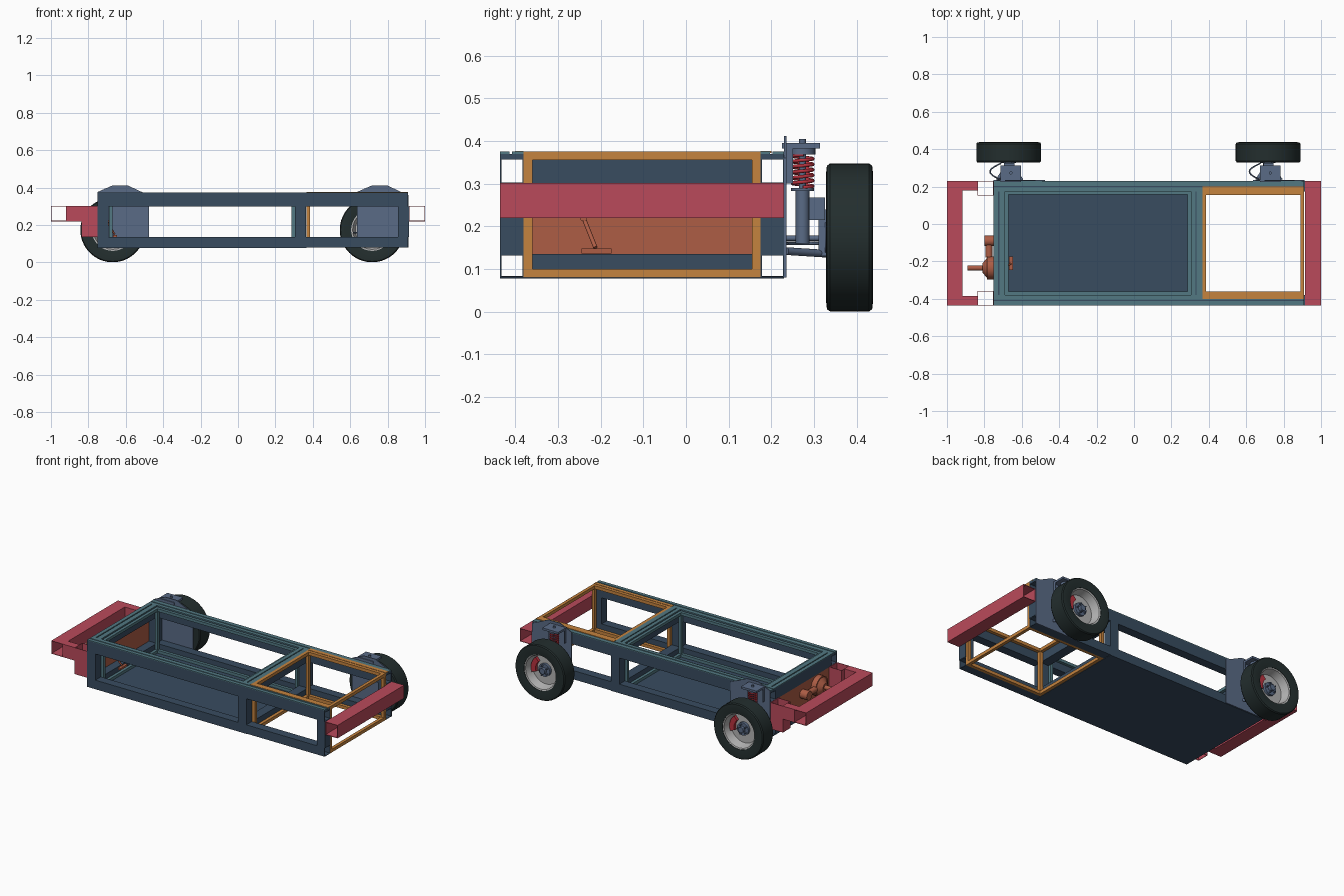
import bpy, bmesh, math
from mathutils import Matrix, Vector

if "Cube" in bpy.data.objects:
    bpy.data.objects.remove(bpy.data.objects["Cube"], do_unlink=True)


def material(name, hexcode):
    rgb = [int(hexcode[i:i + 2], 16) / 255 for i in (0, 2, 4)]
    lin = [c / 12.92 if c <= 0.04045 else ((c + 0.055) / 1.055) ** 2.4 for c in rgb]
    m = bpy.data.materials.new(name)
    m.use_nodes = True
    m.diffuse_color = (*lin, 1)
    m.node_tree.nodes["Principled BSDF"].inputs["Base Color"].default_value = (*lin, 1)
    return m


STEEL = material("dark slate steel", "384c60")
TEAL = material("teal trim", "527882")
ORANGE = material("orange frame", "c5833e")
RED = material("bumper red", "ba4a5b")
BROWN = material("rust brown", "ad5d45")
BLUE = material("suspension blue grey", "5a6b86")
TYRE = material("tyre black", "232e2e")
RIM = material("rim grey", "b4b4b4")
BRIGHT = material("brake red", "b8323e")


def finish(bm, name, mat, smooth=False):
    bmesh.ops.recalc_face_normals(bm, faces=bm.faces)
    me = bpy.data.meshes.new(name)
    bm.to_mesh(me)
    bm.free()
    me.materials.append(mat)
    ob = bpy.data.objects.new(name, me)
    bpy.context.collection.objects.link(ob)
    if smooth:
        bpy.ops.object.select_all(action="DESELECT")
        ob.select_set(True)
        bpy.context.view_layer.objects.active = ob
        bpy.ops.object.shade_smooth_by_angle(angle=math.radians(35))
    return ob


def boxes(name, spans, mat):
    """One mesh of several boxes, each given as (low corner, high corner)."""
    bm = bmesh.new()
    for lo, hi in spans:
        lo, hi = Vector(lo), Vector(hi)
        bmesh.ops.create_cube(bm, size=1, matrix=Matrix.Translation((lo + hi) / 2)
                              @ Matrix.Diagonal((*(hi - lo), 1)))
    return finish(bm, name, mat)


def box(name, lo, hi, mat):
    return boxes(name, [(lo, hi)], mat)


def tube(name, lo, hi, axis, wall, mat):
    """Open-ended box section along one axis."""
    a, b = [i for i in range(3) if i != axis]
    spans = []
    for k, other in ((a, b), (b, a)):
        for side in (0, 1):
            l, h = list(lo), list(hi)
            if side:
                l[k] = hi[k] - wall
            else:
                h[k] = lo[k] + wall
            if k == b:
                l[other] += wall
                h[other] -= wall
            spans.append((l, h))
    return boxes(name, spans, mat)


def cage(name, lo, hi, t, mat):
    """Twelve bars along the edges of a box."""
    spans = []
    for axis in range(3):
        a, b = [i for i in range(3) if i != axis]
        for sa in (0, 1):
            for sb in (0, 1):
                l, h = list(lo), list(hi)
                for k, s in ((a, sa), (b, sb)):
                    if s:
                        l[k] = hi[k] - t
                    else:
                        h[k] = lo[k] + t
                spans.append((l, h))
    return boxes(name, spans, mat)


def rod(name, p, q, r, mat, r2=None, sides=24):
    p, q = Vector(p), Vector(q)
    d = q - p
    bm = bmesh.new()
    bmesh.ops.create_cone(bm, cap_ends=True, segments=sides, radius1=r,
                          radius2=r if r2 is None else r2, depth=d.length,
                          matrix=Matrix.Translation((p + q) / 2)
                          @ d.to_track_quat("Z", "Y").to_matrix().to_4x4())
    return finish(bm, name, mat, True)


def lathe(name, profile, centre, mat, start=0, sweep=360, steps=48):
    """Revolve a closed (radius, y) profile around the y axis."""
    bm = bmesh.new()
    c = Vector(centre)
    turn = Matrix.Rotation(math.radians(start), 3, "Y")
    face = bm.faces.new([bm.verts.new(turn @ Vector((r, y, 0)) + c) for r, y in profile])
    full = sweep == 360
    geom = list(face.edges) + list(face.verts) if full else [face]
    if full:
        bm.faces.remove(face)
    else:
        extra = bmesh.ops.duplicate(bm, geom=[face] + list(face.edges) + list(face.verts))
        geom = [g for g in extra["geom"]]
    bmesh.ops.spin(bm, geom=geom, cent=c, axis=(0, 1, 0),
                   angle=math.radians(sweep), steps=steps)
    bmesh.ops.remove_doubles(bm, verts=bm.verts, dist=0.0001)
    return finish(bm, name, mat, True)


def wire(name, points, r, mat):
    cu = bpy.data.curves.new(name, "CURVE")
    cu.dimensions = "3D"
    cu.bevel_depth = r
    cu.bevel_resolution = 2
    sp = cu.splines.new("POLY")
    sp.points.add(len(points) - 1)
    for pt, co in zip(sp.points, points):
        pt.co = (*co, 1)
    cu.materials.append(mat)
    ob = bpy.data.objects.new(name, cu)
    bpy.context.collection.objects.link(ob)


# Main frame: hollow side rails with grooved trim, posts and cross beams
X0, XM, X1 = -0.75, 0.305, 0.91
Y0, Y1, W = -0.435, 0.23, 0.055
for side, ya in (("right", Y0), ("left", Y1 - W)):
    yb = ya + W
    tube(side + "_lower_rail", (X0, ya, 0.08), (X1, yb, 0.135), 0, 0.003, STEEL)
    tube(side + "_upper_rail", (X0, ya, 0.30), (X1, yb, 0.36), 0, 0.003, STEEL)
    box(side + "_rail_cap", (X0, ya, 0.36), (X1, yb, 0.37), STEEL)
    boxes(side + "_rail_trim", [((X0, ya, 0.37), (X1, ya + 0.022, 0.375)),
                                ((X0, ya + 0.028, 0.37), (X1, yb, 0.375))], TEAL)
    boxes(side + "_posts", [((x, ya, 0.135), (x + 0.058, yb, 0.30))
                            for x in (X0, XM, X1 - 0.055)], STEEL)
for end, x in (("rear", X0), ("middle", XM)):
    ya, yb = Y0 + W, Y1 - W
    boxes(end + "_cross_beams", [((x, ya, 0.08), (x + 0.06, yb, 0.135)),
                                 ((x, ya, 0.30), (x + 0.06, yb, 0.37))], STEEL)
    boxes(end + "_beam_trim", [((x, ya, 0.37), (x + 0.024, yb, 0.375)),
                               ((x + 0.03, ya, 0.37), (x + 0.06, yb, 0.375))], TEAL)
box("floor_panel", (X0, Y0, 0.078), (XM + 0.06, Y1, 0.084), STEEL)

# Liner frames inside both bays
cage("cabin_liner", (-0.69, -0.38, 0.085), (XM, 0.175, 0.366), 0.018, TEAL)
cage("front_bay_frame", (0.365, -0.38, 0.08), (X1, 0.175, 0.375), 0.02, ORANGE)
boxes("front_bay_flanges", [((0.365, -0.40, 0.372), (X1, -0.38, 0.377)),
                            ((0.365, 0.175, 0.372), (X1, 0.20, 0.377))], ORANGE)

# Bumpers and their hollow mounts
tube("front_bumper", (0.915, Y0, 0.22), (1.0, Y1, 0.302), 1, 0.003, RED)
tube("rear_bumper", (-1.0, Y0, 0.22), (-0.917, Y1, 0.302), 1, 0.003, RED)
for side, ya, yb in (("right", Y0, -0.357), ("left", 0.152, Y1)):
    tube(side + "_bumper_bracket", (-0.838, ya, 0.135), (X0, yb, 0.302), 2, 0.003, RED)
    arm = Y0 if ya == Y0 else Y1 - 0.05
    tube(side + "_bumper_arm", (-0.917, arm, 0.22), (-0.838, arm + 0.05, 0.302), 0, 0.003, RED)

# Firewall, brake booster and pedal
box("firewall", (-0.75, -0.38, 0.135), (-0.744, 0.175, 0.30), BROWN)
rod("brake_booster", (-0.752, -0.235, 0.235), (-0.785, -0.235, 0.235), 0.062, BROWN)
rod("booster_cone", (-0.785, -0.235, 0.235), (-0.81, -0.235, 0.235), 0.055, BROWN, 0.025)
rod("brake_cylinder", (-0.80, -0.235, 0.235), (-0.89, -0.235, 0.235), 0.014, BROWN)
rod("clutch_cylinder", (-0.75, -0.09, 0.235), (-0.80, -0.09, 0.235), 0.028, BROWN)
rod("fluid_line", (-0.775, -0.18, 0.235), (-0.775, -0.07, 0.235), 0.018, BROWN)
rod("pedal_lever", (-0.70, -0.24, 0.22), (-0.66, -0.212, 0.15), 0.005, BROWN)
rod("pedal_pivot", (-0.745, -0.24, 0.22), (-0.69, -0.24, 0.22), 0.008, BROWN)
box("pedal_pad", (-0.668, -0.245, 0.136), (-0.648, -0.175, 0.148), BROWN)

# Wheels and suspension, repeated along the left side
R = 0.173
TYRE_PROFILE = [(0.112, 0.334), (0.15, 0.328), (0.168, 0.33), (R, 0.337), (R, 0.429),
                (0.168, 0.436), (0.15, 0.438), (0.112, 0.432)]
RIM_PROFILE = [(0.03, 0.375), (0.092, 0.375), (0.105, 0.426), (0.113, 0.43), (0.113, 0.336),
               (0.104, 0.336), (0.09, 0.368), (0.03, 0.368)]
for end, cx in (("rear", -0.67), ("front", 0.717)):
    c = (cx, 0, R + 0.001)
    z = c[2]
    lathe(end + "_tyre", TYRE_PROFILE, c, TYRE, steps=64)
    lathe(end + "_rim", RIM_PROFILE, c, RIM)
    lathe(end + "_caliper", [(0.058, 0.377), (0.09, 0.377), (0.09, 0.395), (0.058, 0.395)],
          c, BRIGHT, -50, 70, 12)
    rod(end + "_hub", (cx, 0.325, z), (cx, 0.392, z), 0.04, BLUE)
    rod(end + "_hub_cap", (cx, 0.392, z), (cx, 0.412, z), 0.018, BLUE)
    for i in range(5):
        a = math.tau * i / 5
        x, h = cx + 0.029 * math.cos(a), z + 0.029 * math.sin(a)
        rod(end + "_wheel_stud", (x, 0.39, h), (x, 0.408, h), 0.004, BLUE, sides=8)

    # Mounting plate with a raised top
    pa = cx - 0.08
    bm = bmesh.new()
    outline = [(0, 0.08), (0.275, 0.08), (0.275, 0.36), (0.235, 0.377), (0.16, 0.412),
               (0.08, 0.412), (0, 0.377)]
    face = bm.faces.new([bm.verts.new((pa + x, 0.23, h)) for x, h in outline])
    out = bmesh.ops.extrude_face_region(bm, geom=[face])["geom"]
    bmesh.ops.translate(bm, vec=(0, 0.005, 0),
                        verts=[v for v in out if isinstance(v, bmesh.types.BMVert)])
    finish(bm, end + "_mounting_plate", BLUE)

    # Coil-over shock
    sx, sy = cx + 0.012, 0.273
    box(end + "_shock_mount", (sx - 0.055, 0.225, 0.382), (sx + 0.055, 0.314, 0.395), BLUE)
    boxes(end + "_mount_gussets", [((sx + d, 0.235, 0.30), (sx + d + 0.005, 0.25, 0.382))
                                   for d in (-0.055, 0.05)], BLUE)
    rod(end + "_shock_body", (sx, sy, 0.16), (sx, sy, 0.285), 0.016, BLUE)
    rod(end + "_spring_seat", (sx, sy, 0.283), (sx, sy, 0.29), 0.027, BLUE)
    rod(end + "_shock_rod", (sx, sy, 0.285), (sx, sy, 0.405), 0.008, BLUE)
    rod(end + "_spring_cap", (sx, sy, 0.368), (sx, sy, 0.382), 0.03, BLUE)
    wire(end + "_spring", [(sx + 0.024 * math.cos(t * 0.35), sy + 0.024 * math.sin(t * 0.35),
                            0.291 + 0.077 * t / 108) for t in range(109)], 0.0042, BRIGHT)

    # Knuckle, control arms and stabiliser link
    box(end + "_knuckle", (cx - 0.025, 0.288, 0.215), (cx + 0.03, 0.325, 0.268), BLUE)
    box(end + "_upright", (cx - 0.018, 0.31, 0.13), (cx + 0.018, 0.33, 0.24), BLUE)
    for d in (-0.06, 0.07):
        rod(end + "_lower_arm", (cx + d, 0.235, 0.142), (cx, 0.328, 0.136), 0.009, BLUE)
    rod(end + "_tie_rod", (cx - 0.02, 0.235, 0.172), (cx - 0.02, 0.33, 0.172), 0.006, BLUE)
    wire(end + "_stabiliser_link",
         [(cx - 0.04 - 0.06 * math.sin(math.pi * t / 12), 0.235 + 0.09 * t / 12, 0.16)
          for t in range(13)], 0.004, BLUE)
